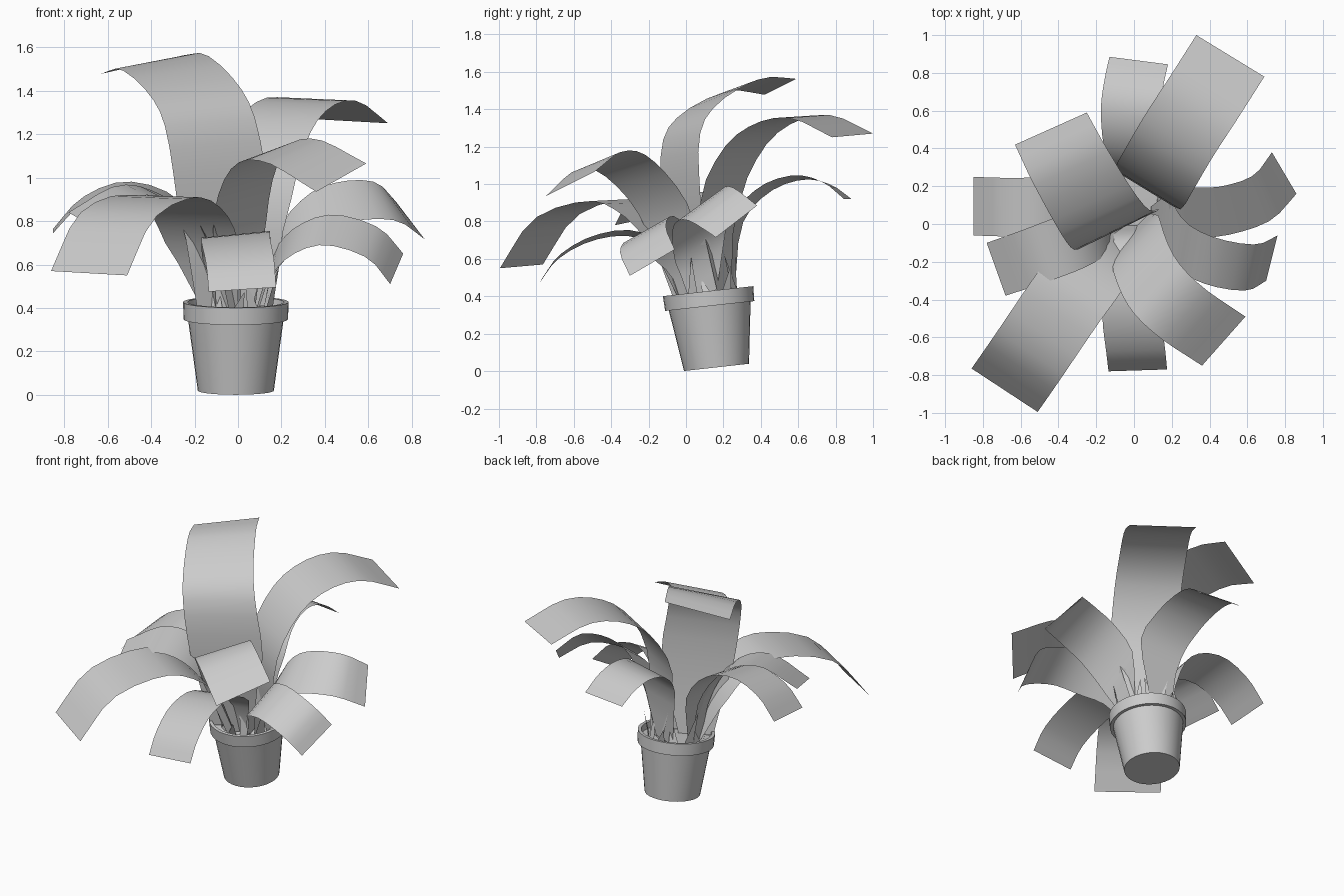
import bpy, bmesh, math
from mathutils import Vector, Matrix

cube = bpy.data.objects.get("Cube")
if cube:
    bpy.data.objects.remove(cube, do_unlink=True)

grey = bpy.data.materials.new("plain_grey")
grey.use_nodes = True
colour = (0.6, 0.6, 0.6, 1)
grey.diffuse_color = colour
grey.node_tree.nodes["Principled BSDF"].inputs["Base Color"].default_value = colour

# The whole pot leans slightly towards the front
POT = Matrix.Translation((-0.01, 0.163, 0.02)) @ Matrix.Rotation(math.radians(6.3), 4, "X")


def finish(name, bm, angle=35):
    mesh = bpy.data.meshes.new(name)
    bm.to_mesh(mesh)
    bm.free()
    mesh.materials.append(grey)
    obj = bpy.data.objects.new(name, mesh)
    bpy.context.collection.objects.link(obj)
    bpy.ops.object.select_all(action="DESELECT")
    obj.select_set(True)
    bpy.context.view_layer.objects.active = obj
    bpy.ops.object.shade_smooth_by_angle(angle=math.radians(angle))
    return obj


def lathe(name, profile, steps=32):
    bm = bmesh.new()
    verts = [bm.verts.new((r, 0, z)) for r, z in profile]
    edges = [bm.edges.new(pair) for pair in zip(verts, verts[1:])]
    bmesh.ops.spin(bm, geom=verts + edges, cent=(0, 0, 0), axis=(0, 0, 1),
                   angle=math.tau, steps=steps)
    bmesh.ops.remove_doubles(bm, verts=bm.verts, dist=0.0005)
    bmesh.ops.recalc_face_normals(bm, faces=bm.faces)
    bm.transform(POT)
    return finish(name, bm)


def spline(points, t):
    # Smooth curve through the points
    n = len(points) - 1
    i = min(int(t * n), n - 1)
    u = t * n - i
    b, c = points[i], points[i + 1]
    a = points[i - 1] if i else b * 2 - c
    d = points[i + 2] if i + 2 <= n else c * 2 - b
    return 0.5 * (2 * b + (c - a) * u + (2 * a - 5 * b + 4 * c - d) * u ** 2
                  + (3 * b - a - 3 * c + d) * u ** 3)


def leaf(name, tip_width, *path, root_width=None, segments=14):
    # Ribbon that is narrow in the soil and soon reaches its full width
    tip_width = Vector(tip_width)
    root_width = Vector(root_width or (tip_width.x, tip_width.y, 0))
    points = [Vector(p) for p in path]
    heading = (points[1] - POT @ Vector((0, 0, 0.38))).to_2d().normalized()
    points.insert(0, POT @ Vector((heading.x * 0.13, heading.y * 0.13, 0.38)))
    bm = bmesh.new()
    rows = []
    for k in range(segments + 1):
        t = k / segments
        half = root_width.lerp(tip_width, t) * 0.5 * min(1, 0.45 + 2.4 * t)
        centre = spline(points, t)
        rows.append([bm.verts.new(centre - half), bm.verts.new(centre + half)])
    for (a, b), (c, d) in zip(rows, rows[1:]):
        bm.faces.new((a, b, d, c))
    bmesh.ops.recalc_face_normals(bm, faces=bm.faces)
    if sum(f.normal.z for f in bm.faces) < 0:
        bmesh.ops.reverse_faces(bm, faces=bm.faces)
    return finish(name, bm, 60)


# Pot with a thick rim, and the soil inside it
lathe("pot", [(0, 0), (0.175, 0), (0.22, 0.33), (0.24, 0.33), (0.243, 0.41),
              (0.222, 0.41), (0.212, 0.35)])
lathe("soil", [(0, 0.375), (0.216, 0.37)])

# Tall leaves
leaf("tall_left_leaf", (0.38, 0.17, 0.085), (-0.07, -0.02, 0.85), (-0.12, -0.03, 1.22),
     (-0.2, 0.07, 1.4), (-0.34, 0.31, 1.53), (-0.44, 0.505, 1.52),
     root_width=(0.44, 0.22, 0))
leaf("tall_back_leaf", (0.36, -0.22, -0.02), (0.07, 0.18, 0.88), (0.14, 0.3, 1.18),
     (0.24, 0.47, 1.325), (0.37, 0.67, 1.36), (0.51, 0.89, 1.26))
leaf("tall_front_leaf", (0.23, 0.26, 0.13), (0.01, -0.1, 0.82), (0.09, -0.3, 1.08),
     (0.24, -0.46, 1.125), (0.475, -0.62, 1), root_width=(0.26, 0.26, 0.03))

# Long drooping leaf at the front corner
leaf("long_front_leaf", (0.35, -0.23, -0.02), (-0.16, -0.09, 0.68), (-0.24, -0.24, 0.85),
     (-0.37, -0.42, 0.915), (-0.56, -0.7, 0.82), (-0.685, -0.88, 0.56))

# Shorter arching leaves around the sides
leaf("side_leaf_a", (0, -0.31, -0.02), (-0.17, 0.1, 0.7), (-0.3, 0.09, 0.89),
     (-0.52, 0.09, 0.96), (-0.72, 0.09, 0.89), (-0.85, 0.095, 0.755),
     root_width=(0, -0.31, -0.08))
leaf("side_leaf_b", (0.1, -0.28, -0.06), (-0.17, 0, 0.7), (-0.3, -0.08, 0.89),
     (-0.5, -0.16, 0.94), (-0.73, -0.24, 0.81), root_width=(0.08, -0.31, -0.02))
leaf("side_leaf_c", (0.06, 0.24, 0.14), (0.16, 0.02, 0.6), (0.26, -0.12, 0.71),
     (0.42, -0.2, 0.76), (0.62, -0.23, 0.7), (0.73, -0.18, 0.58),
     root_width=(0.02, 0.26, 0.14))
leaf("side_leaf_d", (0.13, -0.22, -0.17), (0.18, 0.08, 0.66), (0.33, 0.06, 0.825),
     (0.5, 0.075, 0.89), (0.68, 0.14, 0.89), (0.795, 0.27, 0.8),
     root_width=(-0.05, -0.3, -0.2))
leaf("front_leaf", (0.31, 0.01, 0.02), (-0.01, -0.08, 0.63), (-0.01, -0.28, 0.735),
     (-0.01, -0.5, 0.71), (0.01, -0.68, 0.61), (0.02, -0.775, 0.485),
     root_width=(0.32, 0.01, 0.04))
leaf("back_leaf", (0.31, -0.04, 0), (0.02, 0.28, 0.8), (-0.01, 0.42, 0.97),
     (-0.02, 0.6, 1.035), (0, 0.75, 1.005), (0.025, 0.865, 0.92),
     root_width=(0.31, -0.04, 0.06))

# Small pointed shoots standing in the soil
bm = bmesh.new()
for k in range(12):
    turn = Matrix.Rotation(k * math.tau / 12, 4, "Z")
    lean = 0.04 if k % 2 else -0.03
    height = 0.48 + 0.06 * (k % 3)
    corners = [(0.17, -0.035, 0.36), (0.17, 0.035, 0.36), (0.17 + lean, lean, height)]
    bm.faces.new([bm.verts.new(POT @ turn @ Vector(c)) for c in corners])
finish("shoots", bm)
